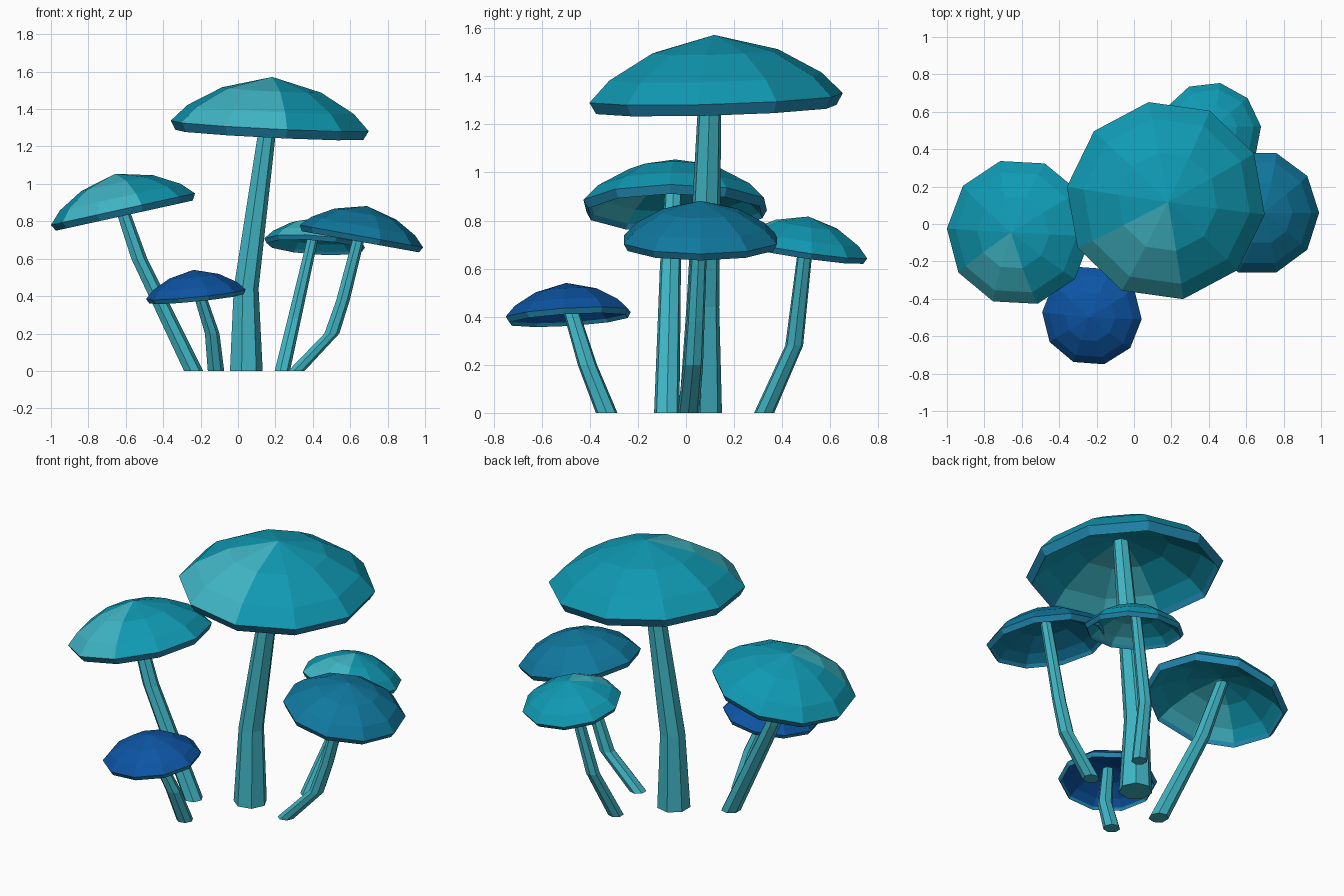
import bpy, bmesh
from math import cos, sin, radians, tau
from mathutils import Vector

if "Cube" in bpy.data.objects:
    bpy.data.objects.remove(bpy.data.objects["Cube"])


def srgb(c):
    return c / 12.92 if c <= 0.04 else ((c + 0.055) / 1.055) ** 2.4


def material(name, *rgb):
    colour = [srgb(c) for c in rgb] + [1]
    mat = bpy.data.materials.new(name)
    mat.use_nodes = True
    mat.diffuse_color = colour
    mat.node_tree.nodes["Principled BSDF"].inputs["Base Color"].default_value = colour
    return mat


TEAL = material("teal", 0.06, 0.60, 0.70)
PALE = material("pale_turquoise", 0.25, 0.71, 0.77)
SEA = material("sea_blue", 0.06, 0.47, 0.62)
DEEP = material("deep_blue", 0.05, 0.33, 0.64)
LIP = material("lip_blue", 0.13, 0.54, 0.70)

CAP_SIDES, STEM_SIDES = 10, 7
# Cap profile (radius, height) for a unit rim, from outer dome round the lip to the gills
DOME = [(0.50, 0.36), (0.84, 0.165), (1, 0)]
EDGE = [(0.95, -0.09), (0.915, -0.035)]
GILLS = [(0.78, 0.09), (0.46, 0.26)]
TOP, HOLLOW = 0.49, 0.36


def bridge(bm, a, b, pick):
    n = len(a)
    for i in range(n):
        j = (i + 1) % n
        bm.faces.new((a[i], b[i], b[j], a[j])).material_index = pick(i)


def finish(name, bm, mats):
    bmesh.ops.recalc_face_normals(bm, faces=bm.faces)
    mesh = bpy.data.meshes.new(name)
    bm.to_mesh(mesh)
    bm.free()
    for m in mats:
        mesh.materials.append(m)
    obj = bpy.data.objects.new(name, mesh)
    bpy.context.collection.objects.link(obj)
    return obj


def cap(name, centre, radius, normal, turn, mats):
    """Hollow faceted cap; two neighbouring sectors use the accent colour."""
    bm = bmesh.new()
    profile = DOME + EDGE + GILLS
    rings = [[bm.verts.new((r * cos(tau * i / CAP_SIDES), r * sin(tau * i / CAP_SIDES), z))
              for i in range(CAP_SIDES)] for r, z in profile]
    sector = lambda i: 1 if i in (6, 7) else 0
    for k in range(len(rings) - 1):
        is_lip = len(DOME) - 1 <= k <= len(DOME)
        bridge(bm, rings[k], rings[k + 1], (lambda i: 2) if is_lip else sector)
    for ring, z in ((rings[0], TOP), (rings[-1], HOLLOW)):
        tip = bm.verts.new((0, 0, z))
        for i in range(CAP_SIDES):
            f = bm.faces.new((ring[i], ring[(i + 1) % CAP_SIDES], tip))
            f.material_index = sector(i)
    obj = finish(name, bm, mats)
    tilt = Vector((0, 0, 1)).rotation_difference(Vector(normal))
    spin = Vector((1, 0, 0)).rotation_difference(Vector((cos(turn), sin(turn), 0)))
    obj.rotation_mode = 'QUATERNION'
    obj.rotation_quaternion = tilt @ spin
    obj.location = centre
    obj.scale = (radius,) * 3


def stem(name, path):
    """Bent faceted stalk through (x, y, z, radius) points."""
    bm = bmesh.new()
    rings = [[bm.verts.new((x + r * cos(tau * i / STEM_SIDES), y + r * sin(tau * i / STEM_SIDES), z))
              for i in range(STEM_SIDES)] for x, y, z, r in path]
    for a, b in zip(rings, rings[1:]):
        bridge(bm, a, b, lambda i: 0)
    bm.faces.new(rings[0])
    bm.faces.new(rings[-1])
    finish(name, bm, [PALE])


two_tone = [TEAL, PALE, LIP]

# Tall middle mushroom
cap("tall_cap", (0.17, 0.125, 1.31), 0.535, (0.05, -0.03, 1), radians(-8), two_tone)
stem("tall_stem", [(0.04, 0.06, 0, 0.092), (0.04, 0.07, 0.44, 0.07), (0.18, 0.105, 1.48, 0.045)])

# Leaning mushroom on the right side
cap("right_cap", (-0.615, -0.045, 0.865), 0.395, (-0.22, 0, 1), radians(-3), two_tone)
stem("right_stem", [(-0.24, -0.08, 0, 0.054), (-0.53, -0.065, 0.6, 0.045), (-0.66, -0.05, 0.98, 0.036)])

# Leaning mushroom on the left side
cap("left_cap", (0.66, 0.06, 0.72), 0.335, (0.18, 0, 1), radians(0), [SEA, SEA, LIP])
stem("left_stem", [(0.31, 0.01, 0, 0.046), (0.50, 0.03, 0.2, 0.042),
                   (0.56, 0.04, 0.38, 0.038), (0.67, 0.06, 0.81, 0.032)])

# Low front mushroom
cap("front_cap", (-0.225, -0.49, 0.41), 0.268, (-0.10, -0.06, 1), radians(-4), [DEEP, DEEP, LIP])
stem("front_stem", [(-0.12, -0.33, 0, 0.046), (-0.14, -0.41, 0.2, 0.041), (-0.23, -0.495, 0.48, 0.033)])

# Small back mushroom
cap("back_cap", (0.41, 0.49, 0.685), 0.272, (0.07, 0.15, 1), radians(7), two_tone)
stem("back_stem", [(0.235, 0.325, 0, 0.043), (0.30, 0.45, 0.28, 0.038), (0.41, 0.505, 0.76, 0.03)])
